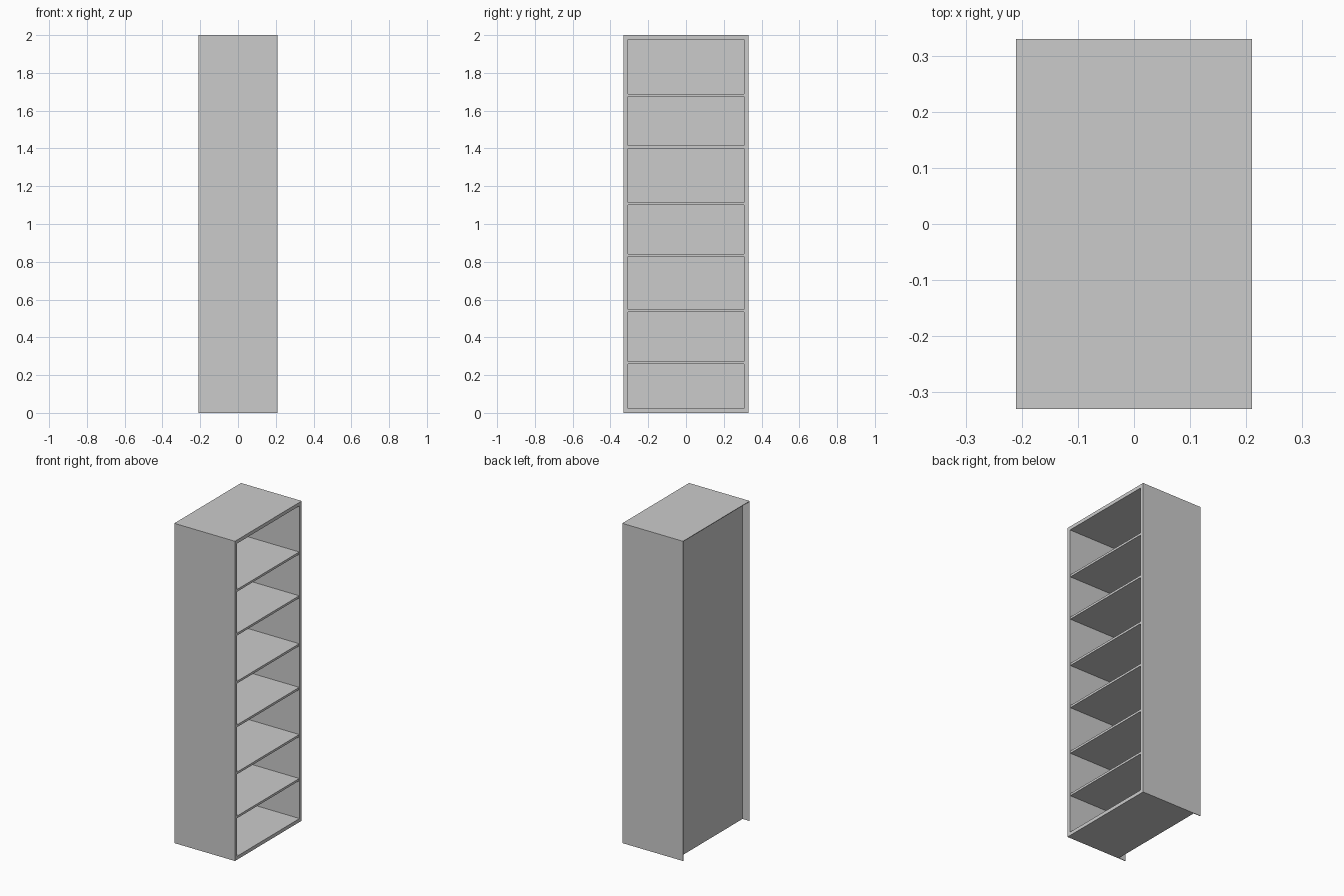
import bpy

if "Cube" in bpy.data.objects:
    bpy.data.objects.remove(bpy.data.objects["Cube"])

W, H, D = 0.33, 2.0, 0.21      # half width (y), height, half depth (x)
T = 0.022                      # board thickness
LIP = 0.004                    # thin lip left around the back rebate
BACK = -0.163                  # outer face of the recessed back


def box(name, x, y, z):
    """Box from (min, max) ranges."""
    v = [(a, b, c) for a in x for b in y for c in z]
    f = [(0, 1, 3, 2), (4, 6, 7, 5), (0, 4, 5, 1),
         (2, 3, 7, 6), (0, 2, 6, 4), (1, 5, 7, 3)]
    me = bpy.data.meshes.new(name)
    me.from_pydata(v, [], f)
    ob = bpy.data.objects.new(name, me)
    bpy.context.collection.objects.link(ob)
    return ob


def rebated_board(name, to_world):
    """Board profile, thick at the front and thin behind the back panel."""
    profile = [(D, 0), (-D, 0), (-D, LIP), (BACK, LIP), (BACK, T), (D, T)]
    n = len(profile)
    v = [to_world(x, t, e) for e in (0, 1) for x, t in profile]
    f = [(i, (i + 1) % n, (i + 1) % n + n, i + n) for i in range(n)]
    f += [tuple(range(n))[::-1], tuple(range(n, 2 * n))]
    me = bpy.data.meshes.new(name)
    me.from_pydata(v, [], f)
    ob = bpy.data.objects.new(name, me)
    bpy.context.collection.objects.link(ob)
    # consistent outward normals
    import bmesh
    bm = bmesh.new()
    bm.from_mesh(me)
    bmesh.ops.recalc_face_normals(bm, faces=bm.faces)
    bm.to_mesh(me)
    bm.free()
    return ob


# Side and top boards
for name, s in (("left_side", -1), ("right_side", 1)):
    rebated_board(name, lambda x, t, e, s=s: (x, s * (W - t), e * H))
rebated_board("top_board", lambda x, t, e: (x, (2 * e - 1) * (W - LIP), H - t))

# Bottom board stops at the back panel
box("bottom_board", (BACK, D), (-W + T, W - T), (0, T))

# Recessed back panel
box("back_panel", (BACK, BACK + 0.005), (-W + LIP, W - LIP), (0, H - LIP))

# Shelves
for i, z in enumerate((0.265, 0.54, 0.835, 1.108, 1.408, 1.682)):
    box(f"shelf_{i + 1}", (BACK + 0.005, D - 0.002), (-W + T, W - T),
        (z - 0.007, z + 0.007))
